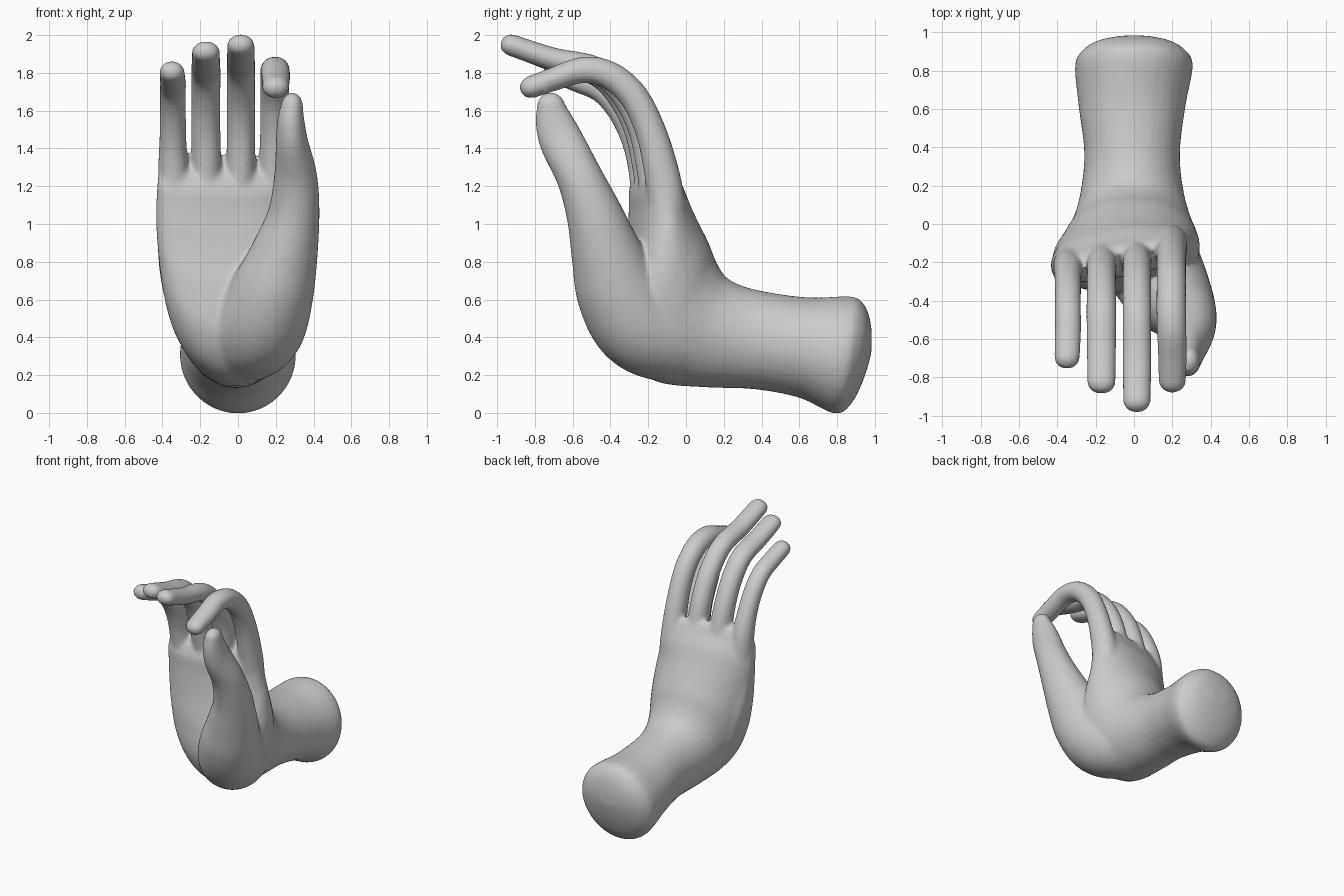
import bpy, bmesh, math
from mathutils import Vector

SIDES = 32
X = Vector((1, 0, 0))


def smooth_rows(rows, steps=5):
    """Catmull-Rom interpolation through rows of numbers."""
    rows = [Vector(r) for r in rows]
    out = []
    for i in range(len(rows) - 1):
        a, b = rows[max(i - 1, 0)], rows[i]
        c, d = rows[i + 1], rows[min(i + 2, len(rows) - 1)]
        for k in range(steps):
            t = k / steps
            out.append(0.5 * (2 * b + (c - a) * t + (2 * a - 5 * b + 4 * c - d) * t * t
                              + (3 * b - a - 3 * c + d) * t ** 3))
    return out + [rows[-1]]


def ring(c, u, v, power=2.0):
    """Superellipse cross-section with half axes u and v."""
    pts = []
    for i in range(SIDES):
        a = 2 * math.pi * i / SIDES
        x, y = math.cos(a), math.sin(a)
        pts.append(c + u * math.copysign(abs(x) ** (2 / power), x)
                   + v * math.copysign(abs(y) ** (2 / power), y))
    return pts


def skin(bm, rings):
    """Close a stack of rings into a solid."""
    vs = [[bm.verts.new(p) for p in r] for r in rings]
    for a, b in zip(vs, vs[1:]):
        for i in range(SIDES):
            j = (i + 1) % SIDES
            bm.faces.new((a[i], a[j], b[j], b[i]))
    bm.faces.new(vs[0][::-1])
    bm.faces.new(vs[-1])


def digit(bm, rows):
    """Round-ended tube; rows are x, y, z, half width, half depth."""
    s = smooth_rows(rows)
    pts = [Vector(r[:3]) for r in s]
    rings = []
    for i, r in enumerate(s):
        t = (pts[min(i + 1, len(s) - 1)] - pts[max(i - 1, 0)]).normalized()
        u = (X - t * t.x).normalized()
        v = t.cross(u)
        end = -1 if i == 0 else 1 if i == len(s) - 1 else 0
        angles = [0] if not end else [math.radians(k) for k in (0, 20, 40, 58, 74, 85)]
        caps = [ring(pts[i] + t * (end * r[4] * math.sin(a)),
                     u * (r[3] * math.cos(a)), v * (r[4] * math.cos(a))) for a in angles]
        rings += caps[::-1] if end < 0 else caps
    skin(bm, rings)


bm = bmesh.new()

# Forearm, wrist and palm: palm-side y z, back-side y z, centre x, half width, roundness, twist
body = [
    (.982, .32, .984, .43, 0, .07, 2, 0), (.945, .19, .968, .52, 0, .19, 2, 0),
    (.88, .055, .93, .59, 0, .27, 2, 0), (.79, -.005, .865, .617, 0, .308, 2, 0),
    (.60, .08, .64, .612, -.01, .28, 2, 0), (.36, .125, .38, .65, -.01, .25, 2, 0),
    (.10, .135, .23, .705, -.01, .27, 2, 0), (-.14, .16, .165, .79, -.01, .31, 2, 0),
    (-.28, .25, .12, .90, -.02, .35, 2.1, .01), (-.355, .42, .07, 1.0, -.03, .375, 2.1, .02),
    (-.345, .65, .02, 1.10, -.05, .375, 2.2, .035), (-.305, .86, -.025, 1.2, -.07, .365, 2.3, .05),
    (-.28, 1.05, -.075, 1.28, -.075, .355, 2.5, .06),
    (-.275, 1.16, -.115, 1.35, -.075, .345, 2.5, .06),
    (-.25, 1.24, -.15, 1.37, -.075, .29, 2.3, .05)]
skin(bm, [ring(Vector((r[4], (r[0] + r[2]) / 2, (r[1] + r[3]) / 2)), Vector((r[5], r[7], 0)),
               Vector((0, r[2] - r[0], r[3] - r[1])) / 2, r[6]) for r in smooth_rows(body)])

# Thumb with its fleshy base, rising out of the wrist
digit(bm, [(0, .10, .41, .22, .235), (.05, -.10, .415, .25, .25), (.12, -.25, .48, .245, .25),
           (.185, -.355, .65, .22, .23), (.245, -.42, .84, .18, .19), (.295, -.485, 1.05, .138, .15),
           (.305, -.565, 1.25, .115, .122), (.285, -.66, 1.44, .085, .118),
           (.28, -.70, 1.55, .072, .10), (.285, -.715, 1.62, .06, .078)])

# Outer edge of the palm
digit(bm, [(-.20, -.11, .55, .17, .16), (-.25, -.15, .75, .165, .13),
           (-.285, -.19, .98, .145, .095), (-.315, -.21, 1.2, .11, .085)])

# Index finger, bent down to the thumb
digit(bm, [(.15, -.09, .85, .10, .09), (.18, -.10, 1.08, .10, .10), (.192, -.13, 1.28, .085, .093),
           (.195, -.19, 1.5, .078, .082), (.195, -.28, 1.68, .078, .078),
           (.195, -.41, 1.79, .078, .075), (.197, -.55, 1.815, .078, .07),
           (.20, -.70, 1.767, .076, .063), (.20, -.822, 1.724, .073, .06)])

# Middle, ring and little fingers, arching forward with lifted tips
digit(bm, [(.01, -.14, 1.05, .08, .09), (.015, -.175, 1.3, .077, .09), (.015, -.23, 1.51, .076, .08),
           (.015, -.33, 1.69, .076, .074), (.015, -.48, 1.82, .076, .068),
           (.015, -.70, 1.872, .076, .062), (.015, -.927, 1.948, .073, .058)])
digit(bm, [(-.165, -.16, 1.05, .085, .09), (-.167, -.195, 1.3, .08, .09),
           (-.17, -.25, 1.5, .078, .08), (-.17, -.34, 1.67, .078, .074), (-.17, -.46, 1.79, .08, .068),
           (-.17, -.64, 1.845, .078, .062), (-.17, -.83, 1.912, .075, .058)])
digit(bm, [(-.33, -.19, 1.0, .09, .085), (-.343, -.22, 1.28, .08, .085),
           (-.345, -.27, 1.45, .072, .075), (-.345, -.35, 1.6, .07, .068),
           (-.345, -.45, 1.705, .07, .063), (-.345, -.57, 1.755, .07, .06),
           (-.35, -.70, 1.806, .068, .058)])

bmesh.ops.recalc_face_normals(bm, faces=bm.faces)
mesh = bpy.data.meshes.new("hand")
bm.to_mesh(mesh)
bm.free()
hand = bpy.data.objects.new("hand", mesh)
bpy.context.collection.objects.link(hand)

# Fuse the parts into one skin and soften the joins
fuse = hand.modifiers.new("fuse", 'REMESH')
fuse.mode = 'VOXEL'
fuse.voxel_size = 0.011
fuse.use_smooth_shade = True
soften = hand.modifiers.new("soften", 'SMOOTH')
soften.factor = 0.5
soften.iterations = 20
